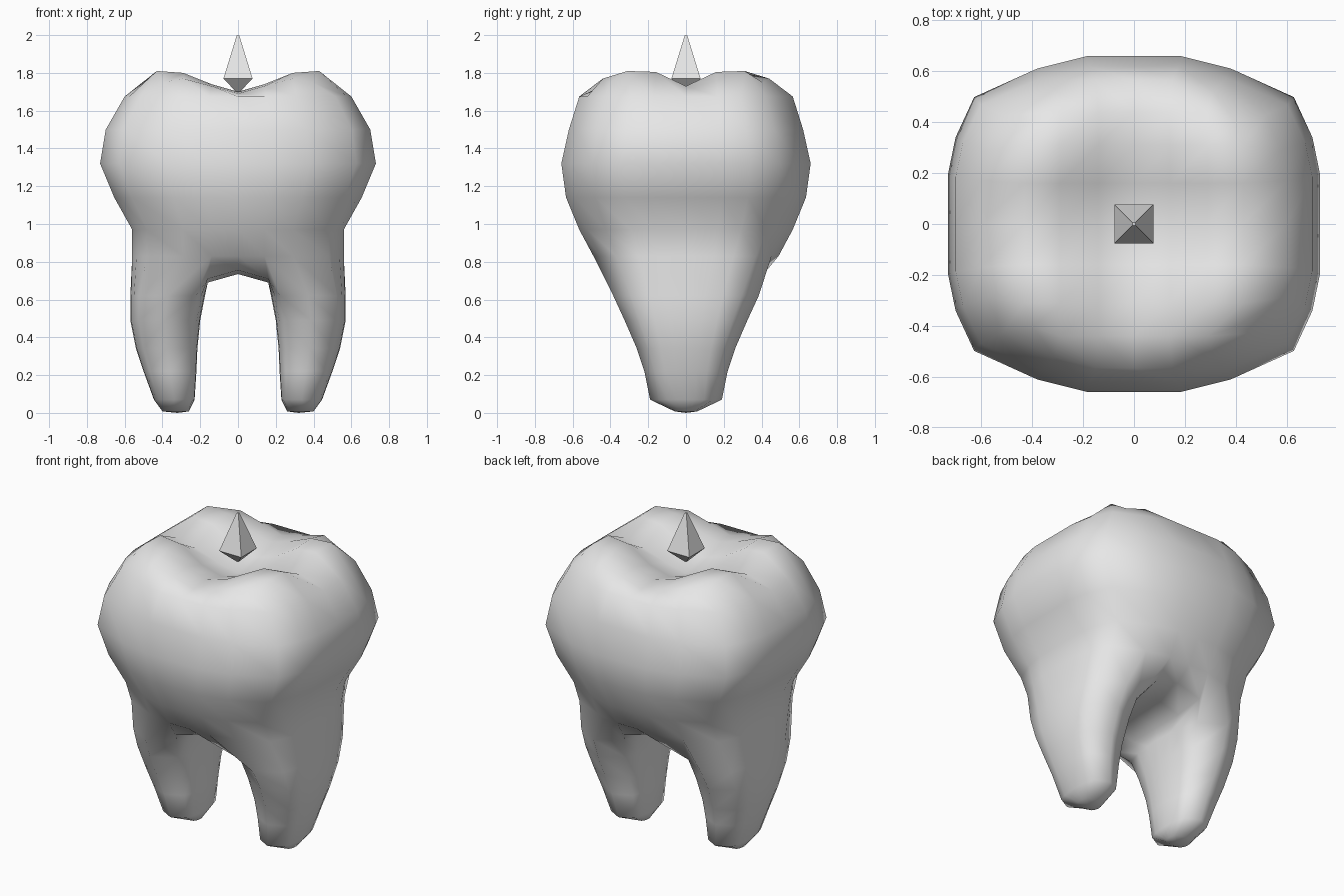
import bpy, bmesh, math

if "Cube" in bpy.data.objects:
    bpy.data.objects.remove(bpy.data.objects["Cube"])

enamel = bpy.data.materials.new("light_grey")
enamel.diffuse_color = (0.8, 0.8, 0.8, 1)
enamel.use_nodes = True
enamel.node_tree.nodes["Principled BSDF"].inputs["Base Color"].default_value = enamel.diffuse_color


def finish(name, bm):
    bmesh.ops.recalc_face_normals(bm, faces=bm.faces)
    mesh = bpy.data.meshes.new(name)
    bm.to_mesh(mesh)
    bm.free()
    mesh.materials.append(enamel)
    obj = bpy.data.objects.new(name, mesh)
    bpy.context.collection.objects.link(obj)
    return obj


def perimeter(i0, i1, j0, j1):
    """Grid cells around a rectangle, counter-clockwise."""
    return ([(i, j0) for i in range(i0, i1)] + [(i1, j) for j in range(j0, j1)]
            + [(i, j1) for i in range(i1, i0, -1)] + [(i0, j) for j in range(j1, j0, -1)])


def bridge(bm, a, b):
    for k in range(len(a)):
        n = (k + 1) % len(a)
        bm.faces.new((a[k], a[n], b[n], b[k]))


def sgn(v):
    return (v > 0) - (v < 0)


bm = bmesh.new()
ring_cells = perimeter(-3, 3, -3, 3)

# chewing surface: four cusps around a cross-shaped valley
top_x = (0, 0.14, 0.29, 0.43)
top_y = (0, 0.16, 0.31, 0.44)
heights = ((1.62, 1.66, 1.70, 1.69), (1.65, 1.70, 1.74, 1.73),
           (1.70, 1.79, 1.80, 1.77), (1.73, 1.805, 1.81, 1.75))
top = {}
for i in range(-3, 4):
    for j in range(-3, 4):
        a, b = abs(i), abs(j)
        f = 0.92 if a == 3 and b == 3 else 1
        top[i, j] = bm.verts.new((sgn(i) * top_x[a] * f, sgn(j) * top_y[b] * f, heights[a][b]))
for i in range(-3, 3):
    for j in range(-3, 3):
        bm.faces.new((top[i, j], top[i + 1, j], top[i + 1, j + 1], top[i, j + 1]))

# crown walls: rounded outline scaled per level (z, half width, half depth)
outline = {(0, 3): (0, 1), (1, 3): (0.25, 1), (2, 3): (0.52, 0.925), (3, 3): (0.86, 0.755),
           (3, 2): (0.96, 0.515), (3, 1): (1, 0.3), (3, 0): (1, 0)}
levels = ((1.675, 0.60, 0.565), (1.50, 0.70, 0.62), (1.32, 0.73, 0.66),
          (1.14, 0.655, 0.635), (0.97, 0.56, 0.565), (0.83, 0.56, 0.49))
last = [top[c] for c in ring_cells]
for z, sx, sy in levels:
    ring = []
    for i, j in ring_cells:
        u, v = outline[abs(i), abs(j)]
        ring.append(bm.verts.new((sgn(i) * u * sx, sgn(j) * v * sy, z)))
    bridge(bm, last, ring)
    last = ring

# underside arch between the roots
low = dict(zip(ring_cells, last))
for i in (-1, 0, 1):
    for j in range(-2, 3):
        z = (0.69 if i else 0.735) + (0.02 if abs(j) == 2 else 0)
        low[i, j] = bm.verts.new((i * 0.16, sgn(j) * (0, 0.2, 0.39)[abs(j)], z))
for i in (-1, 0):
    for j in range(-3, 3):
        bm.faces.new((low[i, j], low[i + 1, j], low[i + 1, j + 1], low[i, j + 1]))

# two tapering roots: z, inner x, outer x, half depth
root_levels = ((0.62, 0.175, 0.57, 0.385), (0.49, 0.20, 0.57, 0.325),
               (0.34, 0.215, 0.54, 0.26), (0.22, 0.22, 0.50, 0.22),
               (0.07, 0.23, 0.445, 0.19), (0.008, 0.26, 0.40, 0.06))
for side in (-1, 1):
    cells = perimeter(1, 3, -3, 3)
    last = [low[side * i, j] for i, j in cells]
    for z, x0, x1, sy in root_levels:
        ring = []
        for i, j in cells:
            u, v = i - 2, j / 3
            x = u * math.sqrt(1 - 0.42 * v * v)
            y = v * math.sqrt(1 - 0.42 * u * u)
            ring.append(bm.verts.new((side * ((x0 + x1) / 2 + x * (x1 - x0) / 2), y * sy, z)))
        bridge(bm, last, ring)
        last = ring
    tip = bm.verts.new((side * 0.32, 0, 0))
    for k in range(len(last)):
        bm.faces.new((last[k], last[(k + 1) % len(last)], tip))
for f in bm.faces:
    f.smooth = True
finish("tooth", bm)

# floating four-sided pointer above the crown
bm = bmesh.new()
rings = []
for z, r in ((1.695, 0.006), (1.77, 0.077), (2.0, 0.006)):
    rings.append([bm.verts.new((sx * r, sy * r, z))
                  for sx, sy in ((-1, -1), (1, -1), (1, 1), (-1, 1))])
bridge(bm, rings[0], rings[1])
bridge(bm, rings[1], rings[2])
bm.faces.new(rings[0])
bm.faces.new(rings[2])
finish("pointer", bm)
